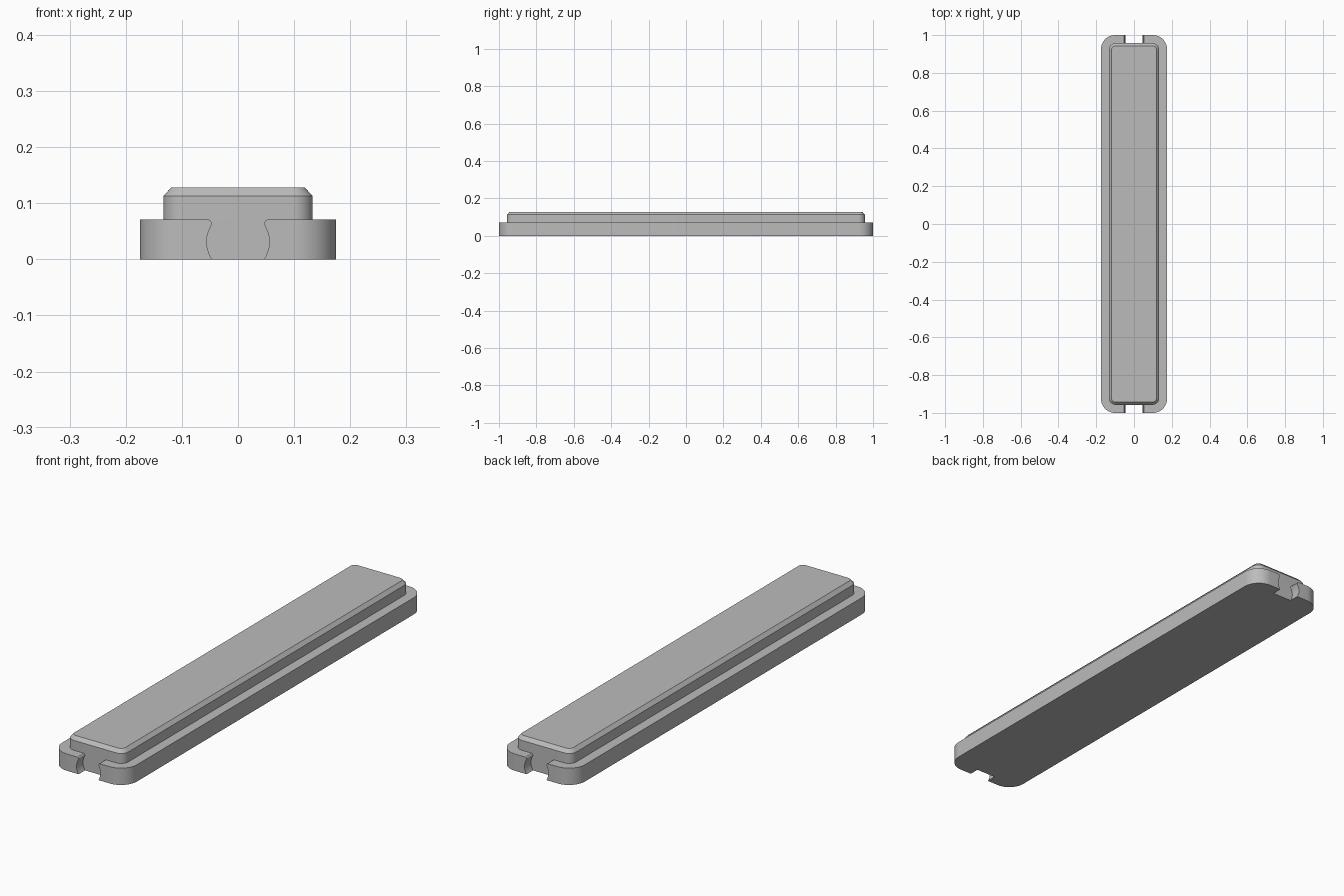
import bpy, bmesh, math

cube = bpy.data.objects.get("Cube")
if cube:
    bpy.data.objects.remove(cube, do_unlink=True)

grey = bpy.data.materials.new("plain grey")
grey.use_nodes = True
colour = (0.5, 0.5, 0.5, 1)
grey.diffuse_color = colour
grey.node_tree.nodes["Principled BSDF"].inputs["Base Color"].default_value = colour

BASE_TOP = 0.071
UPPER_Y = 0.957


def rounded_rect(hx, hy, r, steps=12):
    """Outline of a rounded rectangle, counter-clockwise."""
    pts = []
    for q, (sx, sy) in enumerate([(1, 1), (-1, 1), (-1, -1), (1, -1)]):
        for i in range(steps + 1):
            a = (q + i / steps) * math.pi / 2
            pts.append((sx * (hx - r) + r * math.cos(a), sy * (hy - r) + r * math.sin(a)))
    return pts


def loft(name, rings):
    """Closed solid through a list of rings of 3D points."""
    bm = bmesh.new()
    loops = [[bm.verts.new(p) for p in ring] for ring in rings]
    n = len(loops[0])
    for a, b in zip(loops, loops[1:]):
        for i in range(n):
            j = (i + 1) % n
            bm.faces.new((a[i], a[j], b[j], b[i]))
    bm.faces.new(loops[0][::-1])
    bm.faces.new(loops[-1])
    bmesh.ops.recalc_face_normals(bm, faces=bm.faces)
    mesh = bpy.data.meshes.new(name)
    bm.to_mesh(mesh)
    bm.free()
    mesh.materials.append(grey)
    obj = bpy.data.objects.new(name, mesh)
    bpy.context.collection.objects.link(obj)
    return obj


def slab(name, sections):
    """Stack of rounded rectangles given as (z, half x, half y, radius)."""
    return loft(name, [[(x, y, z) for x, y in rounded_rect(hx, hy, r)]
                       for z, hx, hy, r in sections])


def activate(obj):
    bpy.ops.object.select_all(action="DESELECT")
    obj.select_set(True)
    bpy.context.view_layer.objects.active = obj


# Wide base and chamfered raised top
base = slab("base", [(0, 0.175, 1, 0.075), (BASE_TOP, 0.175, 1, 0.075)])
top = slab("raised_top", [(BASE_TOP, 0.133, UPPER_Y, 0.035),
                          (0.113, 0.133, UPPER_Y, 0.035),
                          (0.128, 0.119, UPPER_Y - 0.014, 0.021)])

# Waisted notch profile: bulging side wall, then a rounded lip at the top
side = [(0.045, -0.02), (0.046, 0)]
for i in range(1, 13):
    t = i / 12
    side.append((0.047 + 0.009 * math.sin(math.pi * t), 0.062 * t))
side += [(0.0475, 0.066), (0.049, 0.069), (0.052, BASE_TOP), (0.052, 0.1)]
profile = side + [(-x, z) for x, z in reversed(side)]

# Cut a notch in each end, flush with the raised top's end wall
for end, label in ((-1, "front"), (1, "back")):
    cutter = loft(label + "_notch_cutter",
                  [[(x, end * y, z) for x, z in profile] for y in (UPPER_Y, 1.1)])
    cutter.hide_render = True
    mod = base.modifiers.new(label + " notch", "BOOLEAN")
    mod.operation = "DIFFERENCE"
    mod.solver = "EXACT"
    mod.object = cutter
    activate(base)
    bpy.ops.object.modifier_apply(modifier=mod.name)
    bpy.data.objects.remove(cutter, do_unlink=True)

for obj in (base, top):
    activate(obj)
    bpy.ops.object.shade_smooth_by_angle(angle=math.radians(30))
